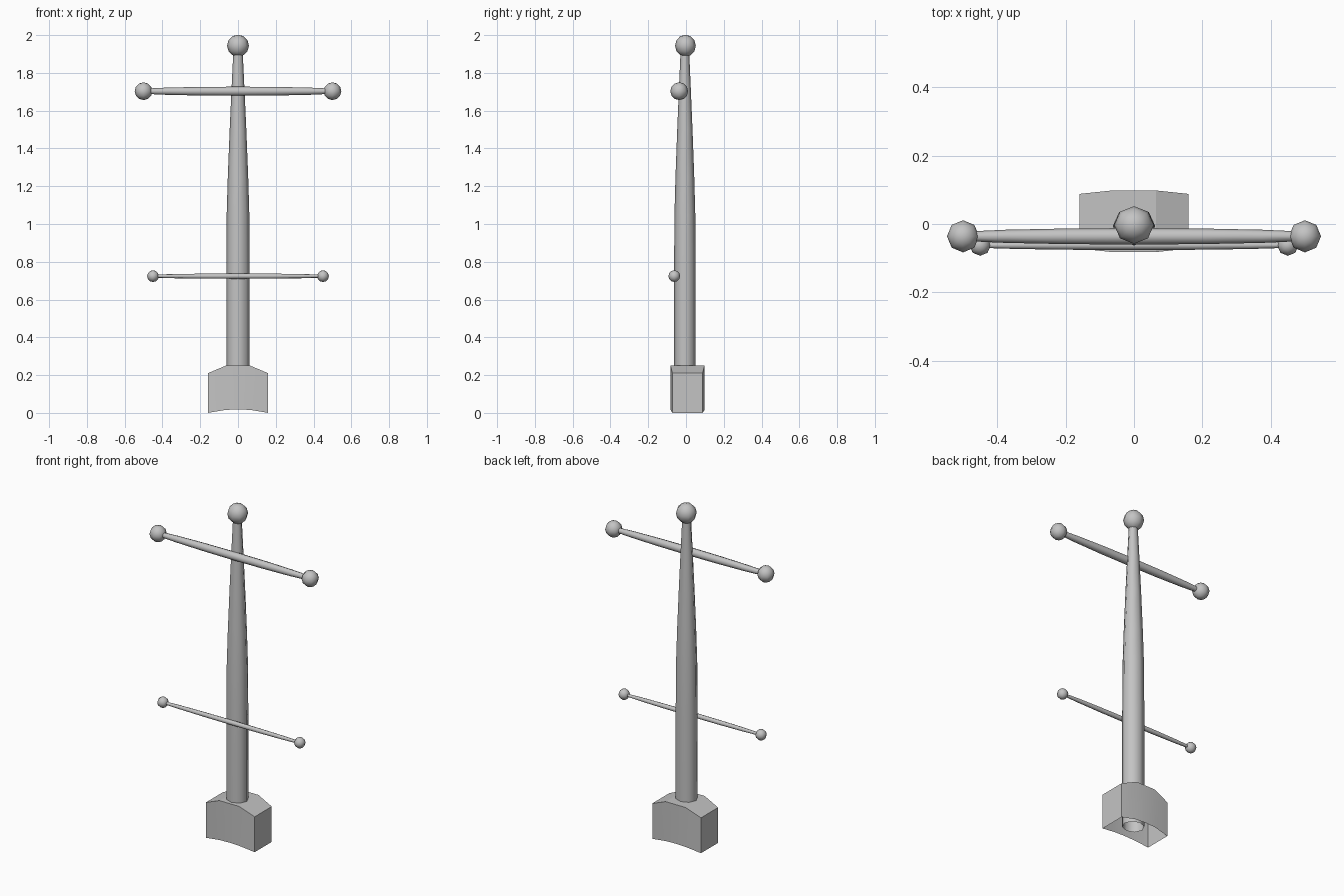
import bpy, bmesh, math
from mathutils import Vector

old = bpy.data.objects.get("Cube")
if old:
    bpy.data.objects.remove(old)

grey = bpy.data.materials.new("plain_grey")
grey.use_nodes = True
grey.diffuse_color = (0.55, 0.55, 0.55, 1)
grey.node_tree.nodes["Principled BSDF"].inputs["Base Color"].default_value = (0.55, 0.55, 0.55, 1)


def finish(name, bm, angle):
    """Turn a bmesh into a named, shaded object."""
    bmesh.ops.recalc_face_normals(bm, faces=bm.faces)
    mesh = bpy.data.meshes.new(name)
    bm.to_mesh(mesh)
    bm.free()
    mesh.materials.append(grey)
    obj = bpy.data.objects.new(name, mesh)
    bpy.context.collection.objects.link(obj)
    bpy.ops.object.select_all(action='DESELECT')
    obj.select_set(True)
    bpy.context.view_layer.objects.active = obj
    bpy.ops.object.shade_smooth_by_angle(angle=math.radians(angle))
    return obj


def tapered_pole(name, profile, centre, along_x=False, squash=1.0, sides=8):
    """Open tube through (distance, radius) stations."""
    bm = bmesh.new()
    rings = []
    for d, r in profile:
        ring = []
        for i in range(sides):
            a = math.tau * i / sides
            u, v = r * math.cos(a), r * math.sin(a) * squash
            p = Vector((d, u, v)) if along_x else Vector((u, v, d))
            ring.append(bm.verts.new(p + Vector(centre)))
        rings.append(ring)
    for a, b in zip(rings, rings[1:]):
        for i in range(sides):
            j = (i + 1) % sides
            bm.faces.new((a[i], a[j], b[j], b[i]))
    return finish(name, bm, 60)


def ball(name, centre, radius, squash=1.0):
    bm = bmesh.new()
    bmesh.ops.create_uvsphere(bm, u_segments=8, v_segments=6, radius=radius)
    for v in bm.verts:
        v.co.y *= squash
        v.co += Vector(centre)
    return finish(name, bm, 60)


# Mast with its top ball
tapered_pole("mast", [(0.04, 0.062), (0.75, 0.062), (1.05, 0.06), (1.25, 0.054),
                      (1.5, 0.044), (1.72, 0.034), (1.93, 0.024)],
             (0, -0.006, 0), squash=0.92)
ball("mast_top_ball", (0, -0.003, 1.944), 0.058, 0.95)


# Two cross yards with a ball on each end
def yard(name, y, z, half, mid_r, end_r, ball_r):
    side = [(half * 0.98, end_r), (half * 0.75, mid_r * 0.8), (half * 0.4, mid_r * 0.95)]
    profile = [(-d, r) for d, r in side] + [(0, mid_r)] + side[::-1]
    tapered_pole(name, profile, (0, y, z), along_x=True)
    for sign, label in ((-1, "right"), (1, "left")):
        ball(f"{name}_{label}_ball", (sign * half, y, z), ball_r)


yard("upper_yard", -0.036, 1.703, 0.5, 0.024, 0.014, 0.047)
yard("lower_yard", -0.062, 0.724, 0.45, 0.014, 0.008, 0.031)

# Hollow base block, bowed and open underneath: x, half depth, bottom, top
bm = bmesh.new()
half = [(0.16, 0.08, 0.0, 0.21), (0.065, 0.09, 0.016, 0.25)]
stations = [(-x, *rest) for x, *rest in half] + [(0, 0.09, 0.018, 0.25)] + half[::-1]
loops = []
for x, d, low, high in stations:
    loops.append([bm.verts.new((x, 0.008 + y, z))
                  for y, z in ((-d, low), (-d, high), (d, high), (d, low))])
for a, b in zip(loops, loops[1:]):
    for i in range(3):
        bm.faces.new((a[i], a[i + 1], b[i + 1], b[i]))
bm.faces.new(loops[0])
bm.faces.new(loops[-1])
finish("base_block", bm, 15)
